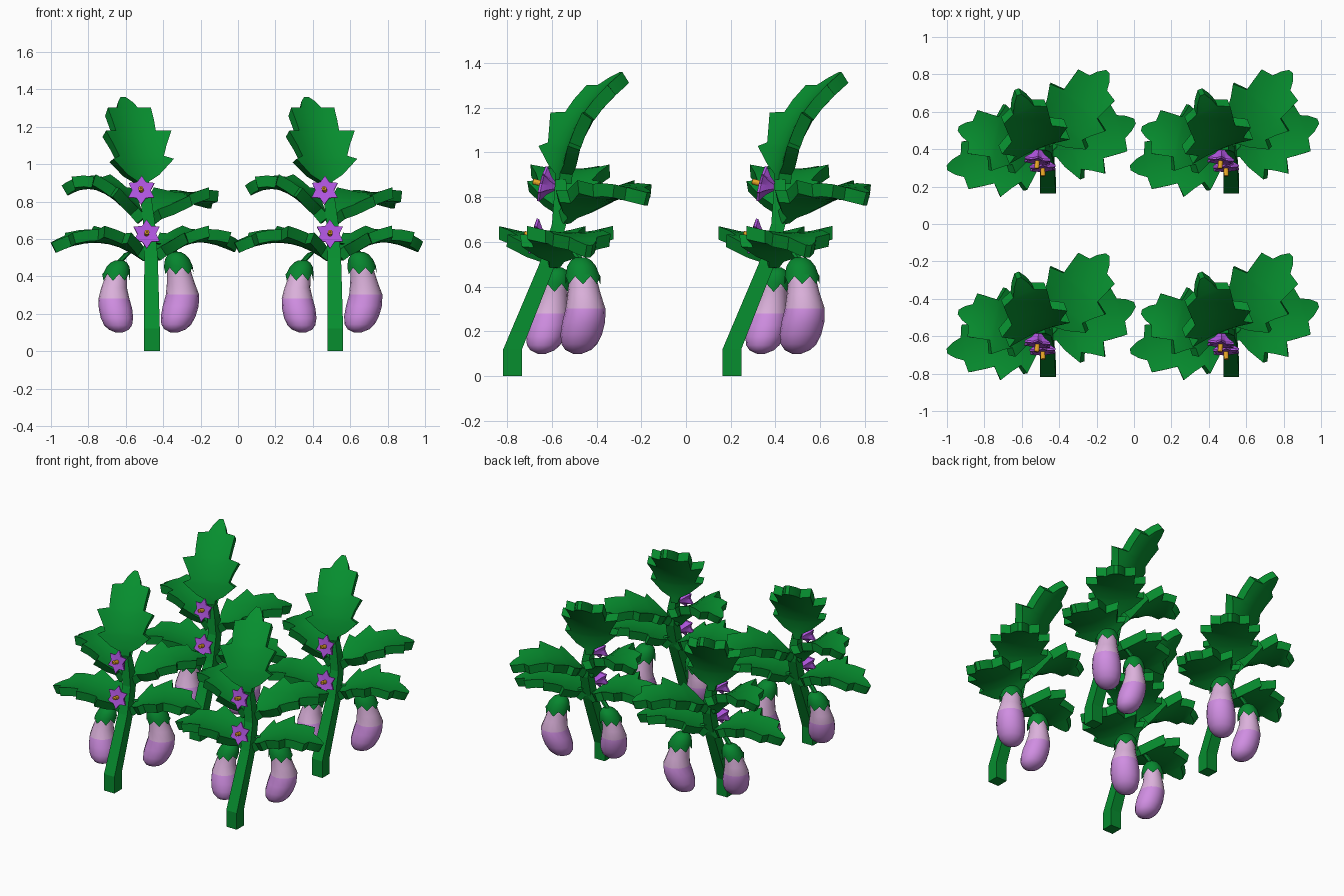
import bpy, bmesh, math
from mathutils import Vector

if "Cube" in bpy.data.objects:
    bpy.data.objects.remove(bpy.data.objects["Cube"])


def mat(name, rgb):
    m = bpy.data.materials.new(name)
    m.diffuse_color = (*rgb, 1)
    m.use_nodes = True
    m.node_tree.nodes["Principled BSDF"].inputs["Base Color"].default_value = m.diffuse_color
    return m


GREEN = mat("leaf green", (0.002, 0.27, 0.028))
CALYX = mat("calyx green", (0.002, 0.24, 0.028))
PALE = mat("pale lilac", (0.71, 0.44, 0.71))
PURPLE = mat("fruit purple", (0.63, 0.27, 0.76))
FLOWER = mat("flower violet", (0.43, 0.09, 0.73))
ORANGE = mat("stamen orange", (0.85, 0.40, 0.02))
BROWN = mat("stamen brown", (0.16, 0.06, 0.01))


def place(bm, name, mats, smooth=None):
    """Make the part once, then put a linked copy on each of the four plants."""
    bmesh.ops.recalc_face_normals(bm, faces=bm.faces)
    me = bpy.data.meshes.new(name)
    bm.to_mesh(me)
    bm.free()
    for m in mats:
        me.materials.append(m)
    for i in range(4):
        ob = bpy.data.objects.new(name, me)
        ob.location = ((i % 2) * 0.98, (i // 2) * 0.98, 0)
        bpy.context.collection.objects.link(ob)
        if smooth and i == 0:
            bpy.ops.object.select_all(action='DESELECT')
            ob.select_set(True)
            bpy.context.view_layer.objects.active = ob
            bpy.ops.object.shade_smooth_by_angle(angle=math.radians(smooth))


def skin(bm, rings, cap=True):
    """Join closed rings of points with quads."""
    vs = [[bm.verts.new(p) for p in r] for r in rings]
    n = len(vs[0])
    for a, b in zip(vs, vs[1:]):
        for k in range(n):
            bm.faces.new((a[k], a[(k + 1) % n], b[(k + 1) % n], b[k]))
    if cap:
        bm.faces.new(vs[0])
        bm.faces.new(vs[-1])


def circle(c, r, n, phase=0.0, zig=0.0):
    return [Vector((c[0] + r * math.cos(phase + 2 * math.pi * k / n),
                    c[1] + r * math.sin(phase + 2 * math.pi * k / n),
                    c[2] + (zig if k % 2 else -zig))) for k in range(n)]


# Square stem, bent and leaning back
bm = bmesh.new()
path = [((-.46, -.775, 0), .042), ((-.46, -.775, .12), .042), ((-.465, -.62, .5), .036),
        ((-.475, -.567, .68), .032), ((-.49, -.56, .80), .03), ((-.50, -.56, .88), .024)]
skin(bm, [circle(c, h * math.sqrt(2), 4, math.pi / 4) for c, h in path])
place(bm, "stem", [GREEN])

# Arched leaf: half outline with teeth, as (position along leaf, half width)
OUTLINE = [(0, .025), (.08, .035), (.14, .10), (.27, .19), (.31, .14), (.41, .165), (.53, .205),
           (.57, .125), (.68, .13), (.82, .135), (.85, .065), (.93, .045), (1, .014)]


def leaf(name, root, ctrl, tip, scale=1.0, cup=.03, thick=.06):
    root, ctrl, tip = Vector(root), Vector(ctrl), Vector(tip)
    heading = tip - root
    heading.z = 0
    side = heading.cross(Vector((0, 0, 1))).normalized()
    rings = []
    cols = (-1, -.67, -.33, 0, .33, .67, 1)
    for t, w in OUTLINE:
        p = root * (1 - t) ** 2 + ctrl * 2 * t * (1 - t) + tip * t * t
        tan = ((ctrl - root) * (1 - t) + (tip - ctrl) * t).normalized()
        nrm = side.cross(tan)
        top = [p + side * u * w * scale + nrm * cup * (u * w / .2) ** 2 for u in cols]
        rings.append(top + [q - nrm * thick for q in reversed(top)])
    bm = bmesh.new()
    skin(bm, rings)
    place(bm, name, [GREEN], 35)


leaf("top_leaf", (-.50, -.575, .86), (-.53, -.575, 1.16), (-.615, -.29, 1.36), .92, .05)
leaf("lower_left_leaf", (-.47, -.60, .53), (-.72, -.64, .72), (-1.0, -.68, .58), .95)
leaf("lower_right_leaf", (-.46, -.60, .53), (-.25, -.53, .72), (.005, -.43, .585), 1.0)
leaf("upper_left_leaf", (-.49, -.57, .72), (-.72, -.52, 1.02), (-.94, -.47, .885), .88)
leaf("upper_right_leaf", (-.48, -.56, .73), (-.31, -.37, .91), (-.14, -.165, .82), .95)


# Curved fruit with pale shoulder band, zigzag calyx and stalk
def fruit(name, top, mid, low, joint, s=1.0):
    def centre(z):
        if z > mid[2]:
            f, a, b = (z - mid[2]) / (top[2] - mid[2]), mid, top
        else:
            f, a, b = (mid[2] - z) / (mid[2] - low[2]), mid, low
        return (a[0] + (b[0] - a[0]) * f, a[1] + (b[1] - a[1]) * f, z)

    def at(h):      # height measured down from the calyx top
        return top[2] - h * (top[2] - .10)

    bm = bmesh.new()
    prof = [(.06, .03), (.16, .06), (.26, .065), (.38, .074), (.53, .089), (.67, .096),
            (.80, .093), (.90, .080), (.96, .058), (1, .02)]
    skin(bm, [circle(centre(at(h)), r * s, 16) for h, r in prof])
    for f in bm.faces:
        f.material_index = 1 if f.calc_center_median().z < at(.53) else 0
    place(bm, name, [PALE, PURPLE], 50)

    bm = bmesh.new()
    rings = [circle(centre(at(h)), r * s, 14, 0, zg) for h, r, zg in
             [(0, .025, 0), (.03, .047, 0), (.09, .066, 0), (.17, .076, 0), (.235, .08, .018)]]
    skin(bm, rings, cap=False)
    bm.faces.new([v for v in bm.verts][:14])
    place(bm, name + "_calyx", [CALYX], 40)

    bm = bmesh.new()
    t, j = Vector(centre(at(.03))), Vector(joint)
    bend = t.lerp(j, .3) + Vector((0, 0, .025))
    skin(bm, [circle(p, .018, 6) for p in (t, bend, j)])
    place(bm, name + "_stalk", [CALYX])


fruit("right_fruit", (-.33, -.47, .53), (-.295, -.448, .29), (-.34, -.485, .10), (-.45, -.58, .58))
fruit("left_fruit", (-.635, -.575, .485), (-.668, -.60, .31), (-.635, -.645, .10), (-.48, -.60, .56), .93)


# Star flower: pointed petals around a stamen, joined to the stem by a funnel
def flower(name, pos, aim):
    pos, aim = Vector(pos), Vector(aim).normalized()
    rot = aim.to_track_quat('Z', 'Y')
    n = 12

    def star(ro, ri, zo, zi):
        return [pos + rot @ Vector(((ro if k % 2 == 0 else ri) * math.sin(2 * math.pi * k / n),
                                    (ro if k % 2 == 0 else ri) * math.cos(2 * math.pi * k / n),
                                    zo if k % 2 == 0 else zi)) for k in range(n)]

    bm = bmesh.new()
    skin(bm, [star(.012, .012, -.075, -.075), star(.042, .036, -.04, -.04),
              star(.08, .05, -.014, -.012), star(.08, .05, -.004, -.001),
              star(.02, .02, -.006, -.006)])
    place(bm, name, [FLOWER], 30)
    bm = bmesh.new()
    skin(bm, [star(.013, .013, -.015, -.015), star(.013, .013, .034, .034),
              star(.007, .007, .036, .036)])
    bm.faces.ensure_lookup_table()
    bm.faces[-1].material_index = 1
    place(bm, name + "_stamen", [ORANGE, BROWN])


flower("upper_flower", (-.517, -.65, .862), (-.10, -1, .25))
flower("lower_flower", (-.488, -.69, .628), (.05, -1, .25))
